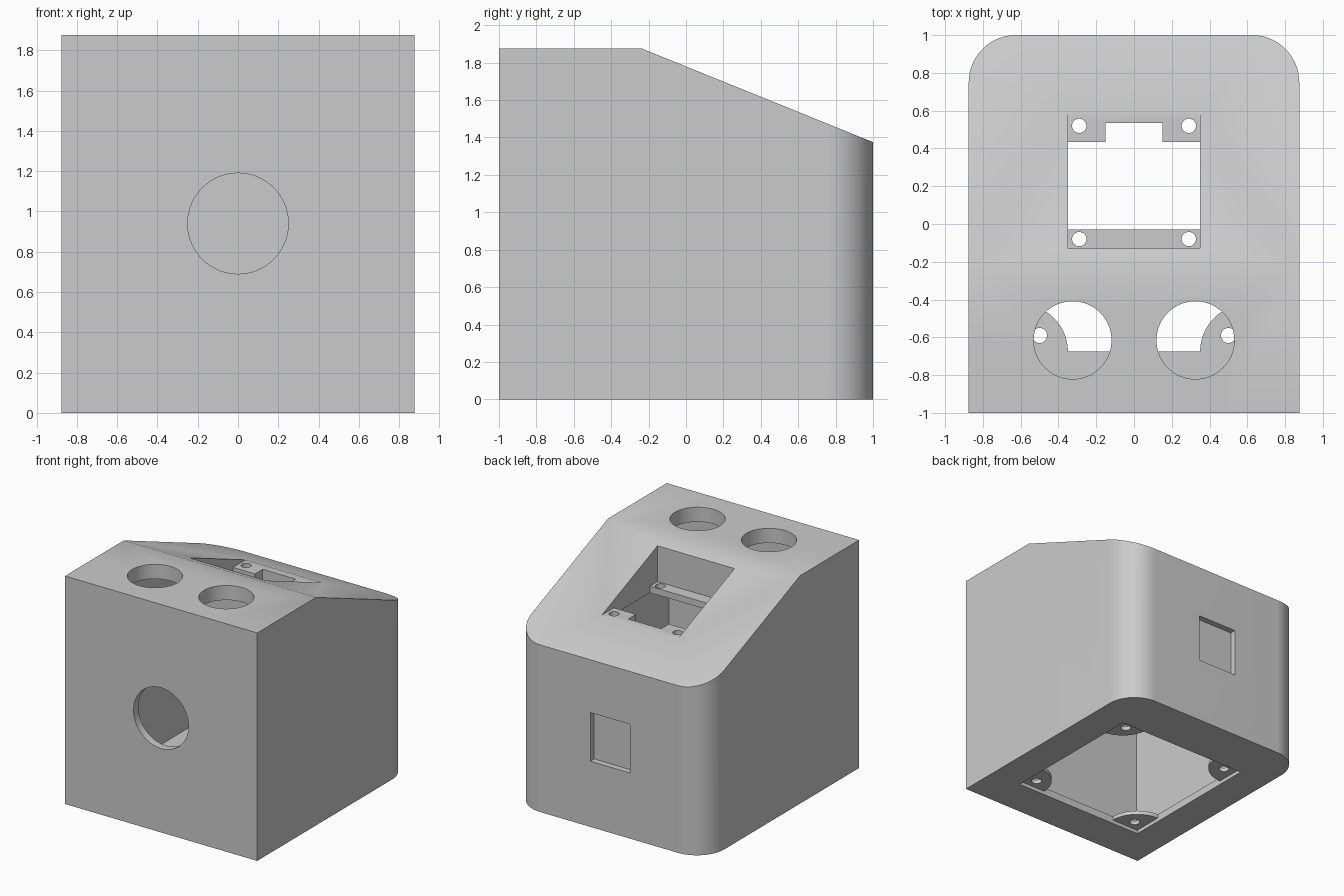
import bpy, bmesh
from math import sin, cos, pi, radians
from mathutils import Vector

cube = bpy.data.objects.get("Cube")
if cube:
    bpy.data.objects.remove(cube, do_unlink=True)

plastic = bpy.data.materials.new("light grey plastic")
plastic.use_nodes = True
grey = (0.6, 0.6, 0.6, 1)
plastic.diffuse_color = grey
plastic.node_tree.nodes["Principled BSDF"].inputs["Base Color"].default_value = grey

PLACE = {"x": lambda a, b, h: (h, a, b),
         "y": lambda a, b, h: (a, h, b),
         "z": lambda a, b, h: (a, b, h)}


def prism(name, outline, axis, lo, hi):
    """Extrude a flat outline along an axis."""
    bm = bmesh.new()
    face = bm.faces.new([bm.verts.new(PLACE[axis](a, b, lo)) for a, b in outline])
    ext = bmesh.ops.extrude_face_region(bm, geom=[face])
    moved = [v for v in ext["geom"] if isinstance(v, bmesh.types.BMVert)]
    bmesh.ops.translate(bm, verts=moved, vec=Vector(PLACE[axis](0, 0, hi - lo)))
    bmesh.ops.recalc_face_normals(bm, faces=bm.faces)
    mesh = bpy.data.meshes.new(name)
    bm.to_mesh(mesh)
    bm.free()
    mesh.materials.append(plastic)
    ob = bpy.data.objects.new(name, mesh)
    bpy.context.collection.objects.link(ob)
    return ob


def arc(cx, cy, r, start, end, n):
    return [(cx + r * cos(radians(start + (end - start) * i / n)),
             cy + r * sin(radians(start + (end - start) * i / n))) for i in range(n + 1)]


def rect(x0, x1, y0, y1):
    return [(x0, y0), (x1, y0), (x1, y1), (x0, y1)]


def circle(cx, cy, r, n=64):
    return arc(cx, cy, r, 0, 360, n)[:-1]


def combine(target, tool, operation="DIFFERENCE"):
    """Apply a boolean and discard the tool."""
    mod = target.modifiers.new("cut", "BOOLEAN")
    mod.operation, mod.solver, mod.object = operation, "EXACT", tool
    bpy.context.view_layer.update()
    graph = bpy.context.evaluated_depsgraph_get()
    mesh = bpy.data.meshes.new_from_object(target.evaluated_get(graph))
    target.modifiers.clear()
    target.data = mesh
    bpy.data.objects.remove(tool, do_unlink=True)


# Outer body: sloped side profile crossed with a plan with rounded back corners
W, R = 0.875, 0.25
body = prism("enclosure_body", [(-1, 0), (1, 0), (1, 1.375), (-0.235, 1.875), (-1, 1.875)],
             "x", -W, W)
plan = ([(-W, -1), (W, -1)] + arc(W - R, 1 - R, R, 0, 90, 24)
        + arc(R - W, 1 - R, R, 90, 180, 24))
combine(body, prism("plan", plan, "z", -0.5, 2.5), "INTERSECT")

# Hollow interior, leaving a housing around the display recess
FLOOR = 0.0625
cavity = prism("cavity", [(-0.9375, FLOOR), (0.84, FLOOR), (0.84, 1.31),
                          (-0.235, 1.755), (-0.9375, 1.755)], "x", -0.8125, 0.8125)
combine(cavity, prism("housing", rect(-0.41, 0.41, -0.19, 0.66), "z", 1.485, 2.2))
combine(body, cavity)

# Bottom opening with quarter-round screw tabs in its corners
X, Y0, Y1 = 0.6, -0.675, 0.58
combine(body, prism("opening", rect(-X, X, Y0, Y1), "z", -0.2, 0.03))
tabs = (arc(-X, Y0, R, 90, 0, 16) + arc(X, Y0, R, 180, 90, 16)
        + arc(X, Y1, R, 270, 180, 16) + arc(-X, Y1, R, 360, 270, 16))
combine(body, prism("tab_opening", tabs, "z", 0.01, 0.12))
for side in (-1, 1):
    for y in (-0.59, 0.495):
        combine(body, prism("tab_hole", circle(0.5 * side, y, 0.04, 32), "z", 0.0, 0.15))

# Display recess with a notched opening and four mounting holes
combine(body, prism("recess", rect(-0.35, 0.35, -0.13, 0.61), "z", 1.538, 2.2))
notched = [(-0.35, -0.03), (0.35, -0.03), (0.35, 0.435), (0.15, 0.435),
           (0.15, 0.535), (-0.15, 0.535), (-0.15, 0.435), (-0.35, 0.435)]
combine(body, prism("display_opening", notched, "z", 1.2, 1.6))
for side in (-1, 1):
    for y in (-0.08, 0.52):
        combine(body, prism("mount_hole", circle(0.29 * side, y, 0.038, 32), "z", 1.2, 1.6))

# Two round holes in the top
for side in (-1, 1):
    combine(body, prism("top_hole", circle(0.325 * side, -0.615, 0.206), "z", 1.6, 2.2))

# Round hole in the front, shallow square recess in the back
combine(body, prism("front_hole", circle(0, 0.94, 0.25), "y", -1.3, -0.85))
combine(body, prism("back_recess", rect(-0.19, 0.17, 0.54, 0.94), "y", 0.95, 1.3))

# Smooth the curved walls, keep the edges sharp
bpy.ops.object.select_all(action="DESELECT")
body.select_set(True)
bpy.context.view_layer.objects.active = body
bpy.ops.object.shade_smooth_by_angle(angle=radians(30))
